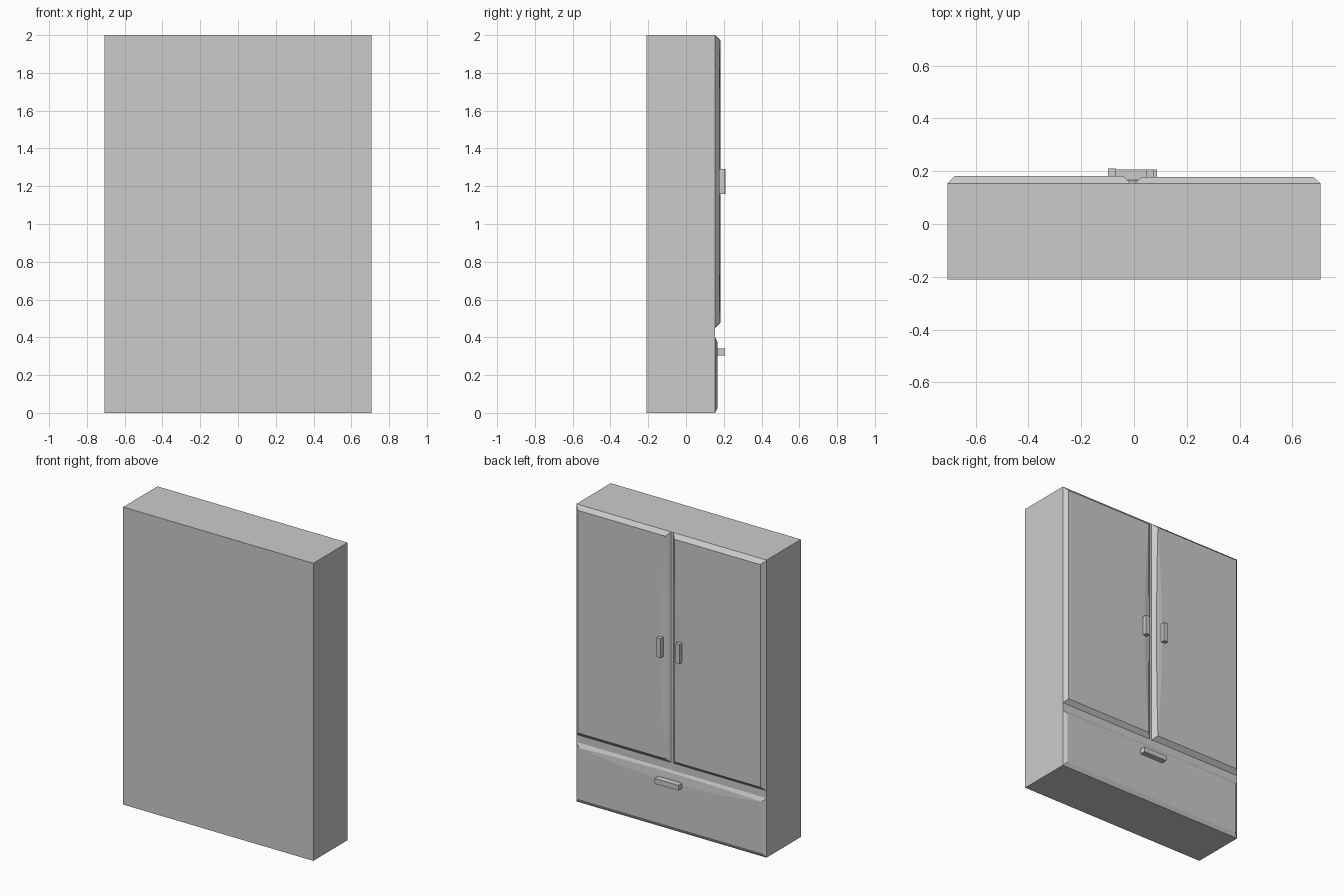
import bpy, bmesh

if "Cube" in bpy.data.objects:
    bpy.data.objects.remove(bpy.data.objects["Cube"])

BACK, FACE = -0.21, 0.154      # cabinet rear and the plane the doors sit on


def make_object(name, bm):
    bmesh.ops.recalc_face_normals(bm, faces=bm.faces)
    mesh = bpy.data.meshes.new(name)
    bm.to_mesh(mesh)
    bm.free()
    obj = bpy.data.objects.new(name, mesh)
    bpy.context.collection.objects.link(obj)
    return obj


def box(name, x0, x1, y0, y1, z0, z1):
    bm = bmesh.new()
    bmesh.ops.create_cube(bm, size=1)
    for v in bm.verts:
        v.co = ((x0 + x1) / 2 + v.co.x * (x1 - x0),
                (y0 + y1) / 2 + v.co.y * (y1 - y0),
                (z0 + z1) / 2 + v.co.z * (z1 - z0))
    return make_object(name, bm)


def panel(name, length, width, front, bow, place, c=0.027, dip=0.006, n=8):
    """Chamfered slab with a bowed finger scoop along its b = 0 edge.
    a runs along that edge, b away from it; place maps (a, b) to (x, z)."""
    bm = bmesh.new()

    def vert(a, b, y):
        x, z = place(a, b)
        return bm.verts.new((x, y, z))

    base = [vert(a, b, FACE) for a, b in
            ((0, 0), (length, 0), (length, width), (0, width))]
    far_end = vert(length - c, width - c, front)
    far_start = vert(c, width - c, front)

    # straight chamfer edge, sunk slightly, and the bowed edge on the front face
    edge, curve = [], []
    for i in range(n + 1):
        a = c + (length - 2 * c) * i / n
        s = 1 - (2 * i / n - 1) ** 2
        e = vert(a, c - c * s * dip / (front - FACE), front - dip * s)
        edge.append(e)
        curve.append(e if i in (0, n) else vert(a, c + bow * s, front))

    bm.faces.new(base)
    bm.faces.new([base[0], base[1]] + edge[::-1])
    bm.faces.new([base[1], base[2], far_end, edge[-1]])
    bm.faces.new([base[2], base[3], far_start, far_end])
    bm.faces.new([base[3], base[0], edge[0], far_start])
    bm.faces.new(curve + [far_end, far_start])
    for i in range(n):
        quad = [edge[i], edge[i + 1], curve[i + 1], curve[i]]
        bm.faces.new(list(dict.fromkeys(quad)))
    return make_object(name, bm)


# Cabinet
box("cabinet", -0.707, 0.707, BACK, FACE, 0, 2)

# Upper doors, scooped along the edges that meet in the middle
panel("right_door", 1.55, 0.705, 0.178, 0.033, lambda a, b: (0.002 + b, 0.45 + a))
panel("left_door", 1.55, 0.693, 0.182, 0.033, lambda a, b: (-0.014 - b, 0.45 + a))

# Lower drawer, scooped along its top edge
panel("drawer", 1.414, 0.40, 0.168, 0.05, lambda a, b: (-0.707 + a, 0.40 - b))

# Handles
box("right_door_handle", 0.045, 0.076, 0.174, 0.207, 1.16, 1.29)
box("left_door_handle", -0.099, -0.068, 0.178, 0.21, 1.16, 1.29)
box("drawer_handle", -0.088, 0.088, 0.164, 0.207, 0.305, 0.34)
